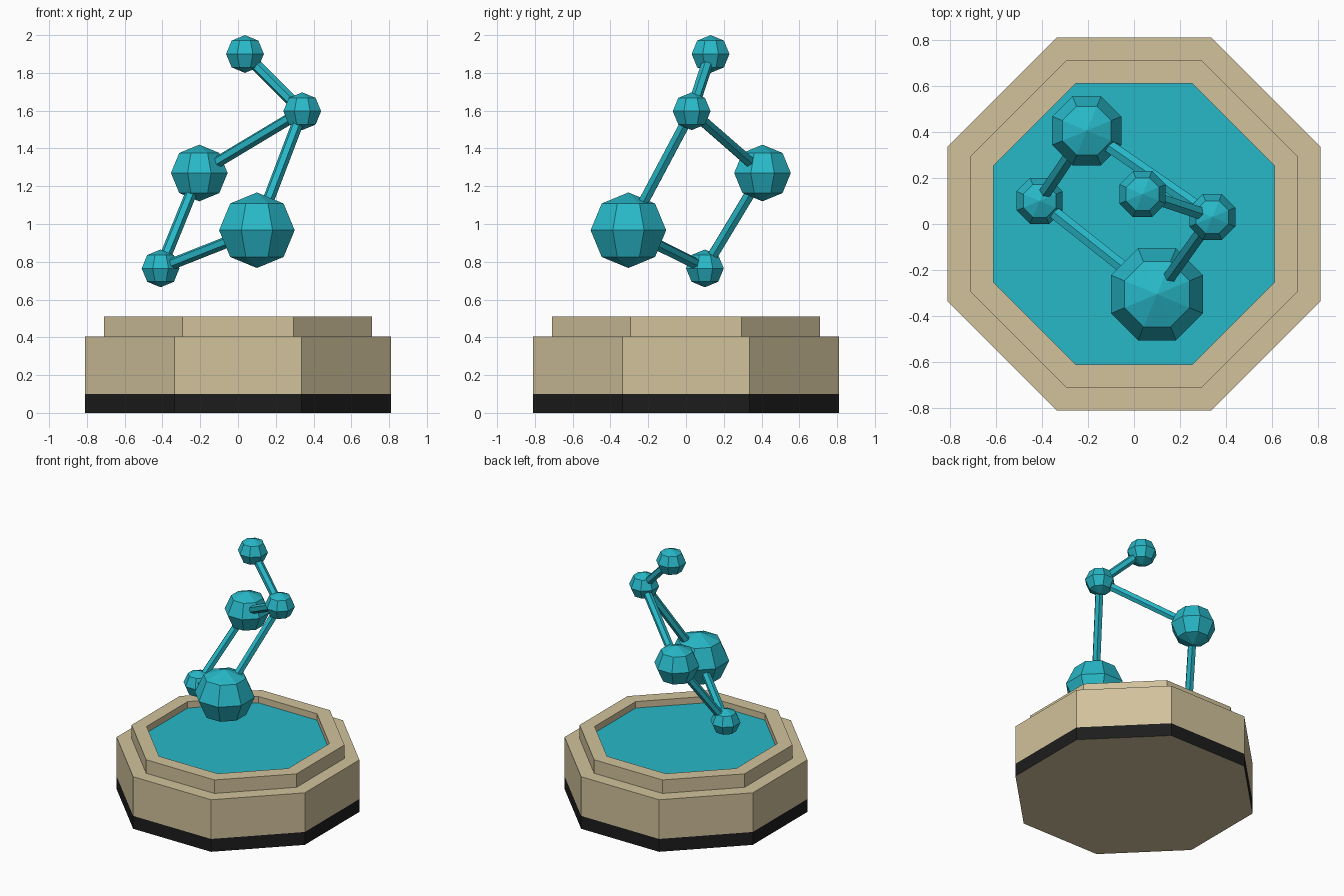
import bpy, bmesh, math
from mathutils import Vector

if "Cube" in bpy.data.objects:
    bpy.data.objects.remove(bpy.data.objects["Cube"])


def material(name, rgb):
    m = bpy.data.materials.new(name)
    m.diffuse_color = (*rgb, 1.0)
    m.use_nodes = True
    m.node_tree.nodes["Principled BSDF"].inputs["Base Color"].default_value = m.diffuse_color
    return m


TAN = material("sand stone", (0.64, 0.54, 0.33))
TEAL = material("teal", (0.021, 0.479, 0.578))
BLACK = material("black", (0.012, 0.012, 0.012))

SIDES = 8
FLAT = 1 / math.cos(math.pi / SIDES)   # flat-to-flat radius -> corner radius


def lathe(name, profile, mats, slots, location=(0, 0, 0)):
    """Spin (flat radius, z) points into an octagonal solid; slots give the material per band."""
    bm = bmesh.new()
    rings = []
    for r, z in profile:
        if r < 1e-6:
            rings.append([bm.verts.new((0, 0, z))] * SIDES)
            continue
        angles = [(i + 0.5) * math.tau / SIDES for i in range(SIDES)]
        rings.append([bm.verts.new((r * FLAT * math.cos(a), r * FLAT * math.sin(a), z)) for a in angles])
    for low, high, slot in zip(rings, rings[1:], slots):
        for i in range(SIDES):
            j = (i + 1) % SIDES
            corners = list(dict.fromkeys((low[i], low[j], high[j], high[i])))
            bm.faces.new(corners).material_index = slot
    bmesh.ops.recalc_face_normals(bm, faces=bm.faces)
    mesh = bpy.data.meshes.new(name)
    bm.to_mesh(mesh)
    bm.free()
    for m in mats:
        mesh.materials.append(m)
    ob = bpy.data.objects.new(name, mesh)
    ob.location = location
    bpy.context.collection.objects.link(ob)
    return ob


# Stepped pedestal with a black foot band and a recessed teal basin
lathe("pedestal",
      [(0, 0), (0.81, 0), (0.81, 0.1), (0.81, 0.405), (0.71, 0.405),
       (0.71, 0.51), (0.61, 0.51), (0.61, 0.46), (0, 0.46)],
      [TAN, BLACK, TEAL], [0, 1, 0, 0, 0, 0, 0, 2])

# Floating faceted balls: centre and radius
BALLS = {
    "large_ball": ((0.10, -0.305, 0.967), 0.2),
    "low_ball": ((-0.41, 0.10, 0.765), 0.1),
    "medium_ball": ((-0.205, 0.405, 1.27), 0.15),
    "joint_ball": ((0.34, 0.03, 1.597), 0.1),
    "top_ball": ((0.037, 0.13, 1.90), 0.1),
}
for name, (centre, radius) in BALLS.items():
    arc = [(radius * math.sin(k * math.pi / 4), -radius * math.cos(k * math.pi / 4)) for k in range(5)]
    lathe(name, arc, [TEAL], [0] * 4, centre)

# Rods joining the balls
LINKS = [("large_ball", "low_ball"), ("low_ball", "medium_ball"), ("medium_ball", "joint_ball"),
         ("joint_ball", "large_ball"), ("joint_ball", "top_ball")]
for n, (a, b) in enumerate(LINKS, 1):
    p, q = Vector(BALLS[a][0]), Vector(BALLS[b][0])
    bpy.ops.mesh.primitive_cylinder_add(vertices=6, radius=0.031, depth=(q - p).length, location=(p + q) / 2)
    rod = bpy.context.object
    rod.name = f"rod_{n}"
    rod.rotation_euler = (q - p).to_track_quat('Z', 'Y').to_euler()
    rod.data.materials.append(TEAL)
